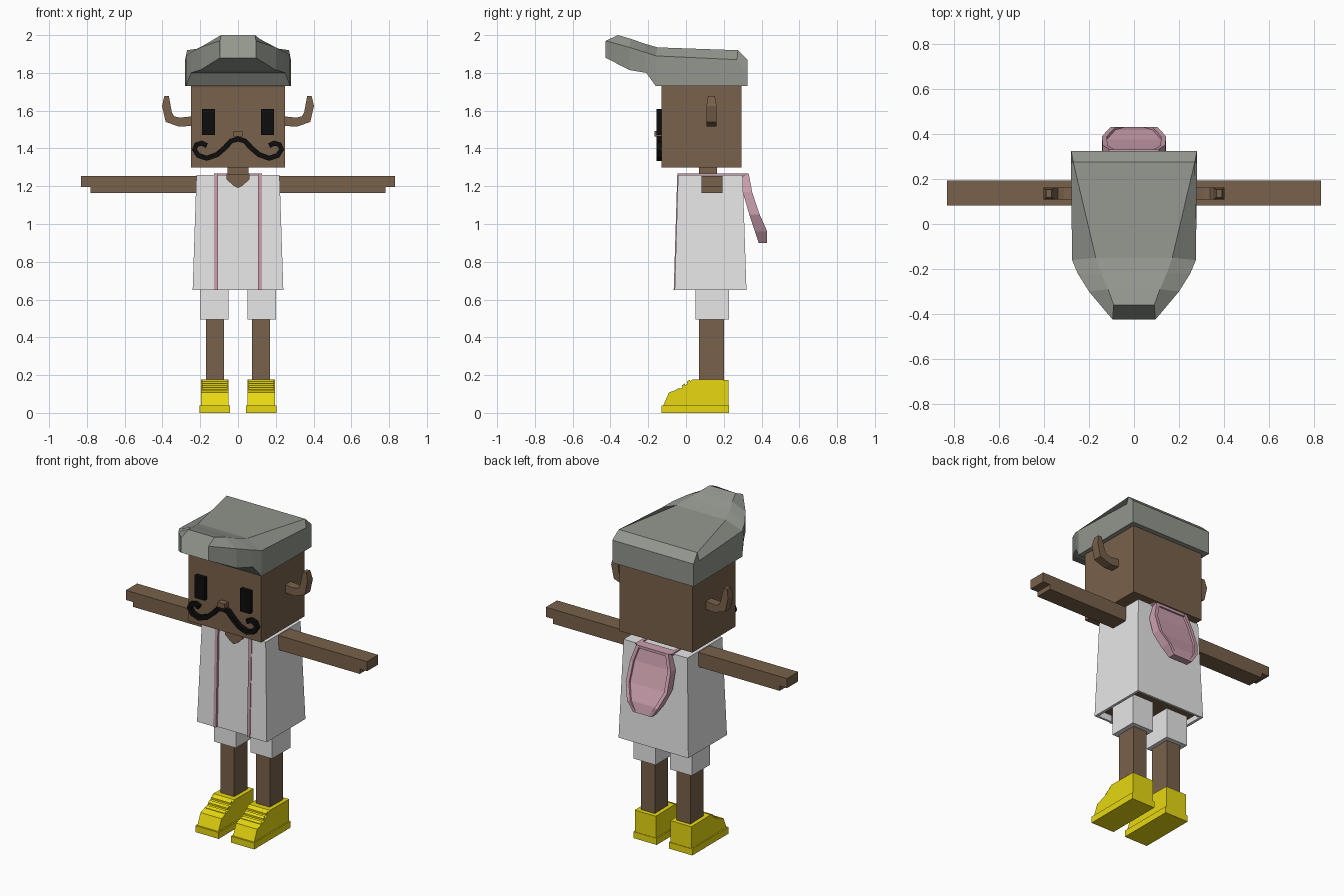
import bpy, bmesh
from mathutils import Vector

cube = bpy.data.objects.get("Cube")
if cube:
    bpy.data.objects.remove(cube, do_unlink=True)


def material(name, r, g, b):
    m = bpy.data.materials.new(name)
    m.use_nodes = True
    m.diffuse_color = (r, g, b, 1)
    m.node_tree.nodes["Principled BSDF"].inputs["Base Color"].default_value = (r, g, b, 1)
    return m


SKIN = material("brown skin", .19, .12, .07)
CLOTH = material("white cloth", .8, .8, .8)
PINK = material("pink trim", .6, .35, .42)
HAIR = material("grey hair", .29, .31, .27)
BLACK = material("black", .004, .004, .004)
YELLOW = material("yellow shoe", .84, .72, .006)


def loft(name, rings, mat, side=1):
    """Join equal-sized rings of points with quads and cap both ends."""
    bm = bmesh.new()
    loops = [[bm.verts.new((x * side, y, z)) for x, y, z in r] for r in rings]
    n = len(loops[0])
    for a, b in zip(loops, loops[1:]):
        for i in range(n):
            j = (i + 1) % n
            bm.faces.new((a[i], a[j], b[j], b[i]))
    bm.faces.new(loops[0])
    bm.faces.new(loops[-1])
    bmesh.ops.recalc_face_normals(bm, faces=bm.faces)
    mesh = bpy.data.meshes.new(name)
    bm.to_mesh(mesh)
    bm.free()
    mesh.materials.append(mat)
    obj = bpy.data.objects.new(name, mesh)
    bpy.context.collection.objects.link(obj)
    return obj


def box(name, xs, ys, zs, mat, side=1):
    (x0, x1), (y0, y1) = xs, ys
    return loft(name, [[(x0, y0, z), (x1, y0, z), (x1, y1, z), (x0, y1, z)] for z in zs], mat, side)


def side_prism(name, profile, xs, mat, side=1):
    """Extrude a (y, z) profile along x."""
    return loft(name, [[(x, y, z) for y, z in profile] for x in xs], mat, side)


def front_prism(name, profile, ys, mat, side=1):
    """Extrude an (x, z) profile along y."""
    return loft(name, [[(x, y, z) for x, z in profile] for y in ys], mat, side)


# Head, neck and nose
box("head", (-.25, .25), (-.13, .295), (1.30, 1.76), SKIN)
box("neck", (-.055, .055), (.07, .165), (1.2, 1.31), SKIN)
box("nose", (-.025, .025), (-.168, -.12), (1.462, 1.492), SKIN)

# Swept hair, lofted from back to front: upper, middle and lower points
hair = [
    ((.28, .325, 1.87), (.28, .325, 1.8), (.28, .325, 1.73)),
    ((.27, .275, 1.92), (.28, .27, 1.87), (.28, .27, 1.73)),
    ((.17, -.15, 1.935), (.275, -.16, 1.89), (.275, -.16, 1.73)),
    ((.145, -.22, 1.955), (.25, -.22, 1.91), (.25, -.21, 1.80)),
    ((.115, -.29, 1.98), (.2, -.3, 1.935), (.2, -.3, 1.815)),
    ((.09, -.36, 2.0), (.095, -.425, 1.97), (.095, -.425, 1.88)),
]
loft("swept_hair", [list(h) + [(-x, y, z) for x, y, z in reversed(h)] for h in hair], HAIR)

# Moustache: one flat ribbon with a curl on each end
half = [(.035, 1.44), (.07, 1.403), (.11, 1.368), (.165, 1.348), (.21, 1.363),
        (.231, 1.395), (.22, 1.42), (.192, 1.428), (.165, 1.415)]
path = [Vector((-x, z)) for x, z in reversed(half)] + [Vector((0, 1.45))] + [Vector(p) for p in half]
rings = []
for i, p in enumerate(path):
    t = (path[min(i + 1, len(path) - 1)] - path[max(i - 1, 0)]).normalized()
    n = Vector((-t.y, t.x)) * .0135
    a, b = p + n, p - n
    rings.append([(a.x, -.155, a.y), (b.x, -.155, b.y), (b.x, -.125, b.y), (a.x, -.125, a.y)])
loft("moustache", rings, BLACK)

# Shirt: hollow tapered vest with a recessed front panel
def shirt_ring(w, front, back, z, scale=1):
    plan = [(-w, front), (-.12, front), (-.12, front + .01), (.12, front + .01),
            (.12, front), (w, front), (w, back), (-w, back)]
    return [(x * scale, .13 + (y - .13) * scale, z) for x, y in plan]


loft("shirt", [shirt_ring(.22, -.042, .30, 1.26), shirt_ring(.24, -.06, .32, .65),
               shirt_ring(.24, -.06, .32, .65, .93), shirt_ring(.24, -.06, .32, .69, .93)], CLOTH)
box("waist", (-.222, .222), (-.03, .305), (.682, .692), SKIN)
front_prism("neck_opening", [(-.06, 1.262), (.06, 1.262), (.06, 1.235), (.02, 1.2), (0, 1.19),
                             (-.02, 1.2), (-.06, 1.235)], (-.043, -.034), SKIN)

# Hood hanging down the back: rows of z, half width, inner y, outer y
rings = []
for z, w, y0, y1 in [(1.267, .11, .295, .332), (1.17, .14, .30, .35), (1.05, .142, .335, .39),
                     (.96, .105, .365, .43), (.9, .065, .385, .43)]:
    wi, d = w - .022, min(.014, (z - .9) * .2)
    rings.append([(-w, y0, z), (w, y0, z), (w, y1, z), (wi, y1, z), (wi, y1 - d, z),
                  (-wi, y1 - d, z), (-wi, y1, z), (-w, y1, z)])
loft("hood", rings, PINK)
box("hood_collar", (-.11, .11), (.27, .332), (1.25, 1.267), PINK)

shoe_profile = [(.225, .035), (.225, .175), (.035, .178), (-.02, .132), (-.09, .108), (-.122, .035)]
shoe_widths = (.05, .195)

for side, label in ((1, "left"), (-1, "right")):
    # Eyes
    box(label + "_eye", (.122, .19), (-.155, -.125), (1.47, 1.61), BLACK, side)

    # Ears, hooked upward and narrowing at the tip
    ear = [(.24, 1.52), (.31, 1.515), (.383, 1.54), (.402, 1.625), (.39, 1.678), (.366, 1.678),
           (.35, 1.59), (.338, 1.57), (.31, 1.563), (.24, 1.57)]
    loft(label + "_ear", [[(x, .135 + s * (.018 if z > 1.65 else .027), z) for x, z in ear]
                          for s in (-1, 1)], SKIN, side)

    # Arm with a stepped hand end
    front_prism(label + "_arm", [(.2, 1.165), (.78, 1.165), (.78, 1.195), (.83, 1.195),
                                 (.83, 1.255), (.2, 1.255)], (.083, .193), SKIN, side)

    # Shirt edging, running down the front and over the shoulder
    side_prism(label + "_shirt_trim", [(-.046, 1.267), (-.065, .65), (-.045, .65), (-.027, 1.25),
                                       (.30, 1.25), (.325, 1.267)], (.106, .126), PINK, side)

    # Shorts and legs
    box(label + "_shorts_leg", (.05, .2), (.05, .228), (.495, .689), CLOTH, side)
    box(label + "_leg", (.075, .17), (.07, .20), (.15, .52), SKIN, side)

    # Shoe: sole, upper and lace bars
    box(label + "_sole", (.042, .203), (-.13, .228), (0, .04), YELLOW, side)
    side_prism(label + "_shoe_upper", shoe_profile, shoe_widths, YELLOW, side)
    for k in range(3):
        y, z = .022 - .028 * k, .166 - .021 * k
        side_prism(f"{label}_lace_{k + 1}", [(y, z - .01), (y - .016, z - .01), (y - .016, z + .001),
                                            (y, z + .01)], (.056, .19), YELLOW, side)
